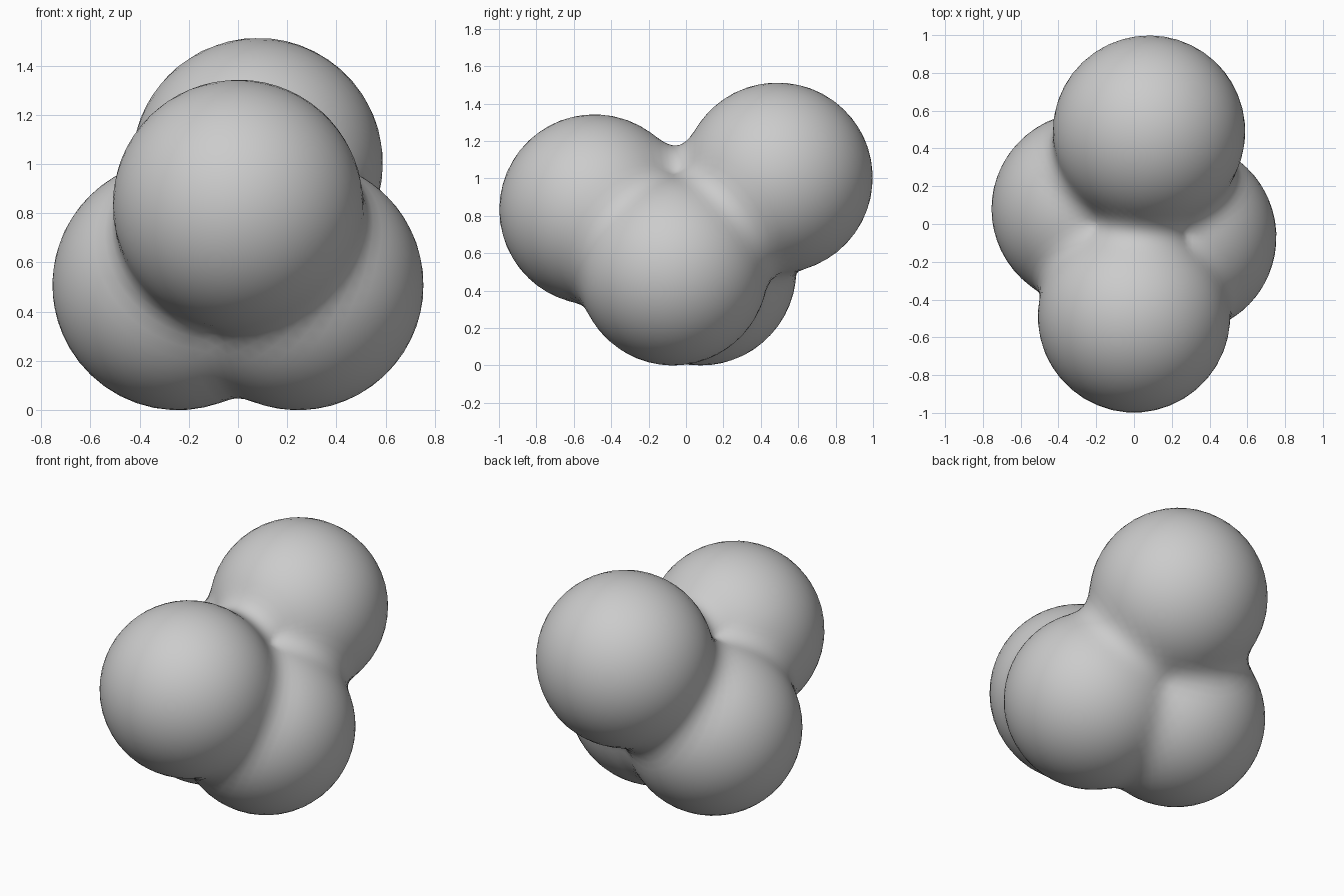
import bpy, bmesh
from itertools import combinations
from mathutils import Vector

if "Cube" in bpy.data.objects:
    bpy.data.objects.remove(bpy.data.objects["Cube"])

R = 0.51
BLEND = 0.27
# ball centres: front, back, right, left
CENTRES = [Vector(c) for c in ((0, -0.49, 0.835), (0.08, 0.49, 1.005),
                               (0.245, -0.07, 0.51), (-0.245, 0.08, 0.51))]
CORE = Vector((0.04, 0.02, 0.83))   # point shared by all four balls


def distance(p):
    """Distance to the fused balls; sharper creases get a wider fillet."""
    offs = [p - c for c in CENTRES]
    ball = [(o.length - R, o.normalized()) for o in offs]
    best = min(b[0] for b in ball)
    for (a, na), (b, nb) in combinations(ball, 2):
        k = BLEND * (1 - na.dot(nb)) / 2 + 1e-4
        h = max(k - abs(a - b), 0)
        best = min(best, min(a, b) - h * h / (4 * k))
    return best


# fused lump: shrink-wrap a fine sphere onto the blended balls
bm = bmesh.new()
bmesh.ops.create_icosphere(bm, subdivisions=5, radius=1)
for v in bm.verts:
    ray = v.co.normalized()
    t = 1.3
    for _ in range(60):
        d = distance(CORE + ray * t)
        if d < 0.0005 or t < 0.1:
            break
        t -= d * 0.8
    v.co = CORE + ray * t

# relax the vertices a little so the creases stay soft
bmesh.ops.smooth_vert(bm, verts=bm.verts, factor=0.3,
                      use_axis_x=True, use_axis_y=True, use_axis_z=True)
for f in bm.faces:
    f.smooth = True

mesh = bpy.data.meshes.new("fused_balls")
bm.to_mesh(mesh)
bm.free()
obj = bpy.data.objects.new("fused_balls", mesh)
bpy.context.collection.objects.link(obj)

# rest exactly on the ground
low = min(v.co.z for v in mesh.vertices)
for v in mesh.vertices:
    v.co.z -= low
